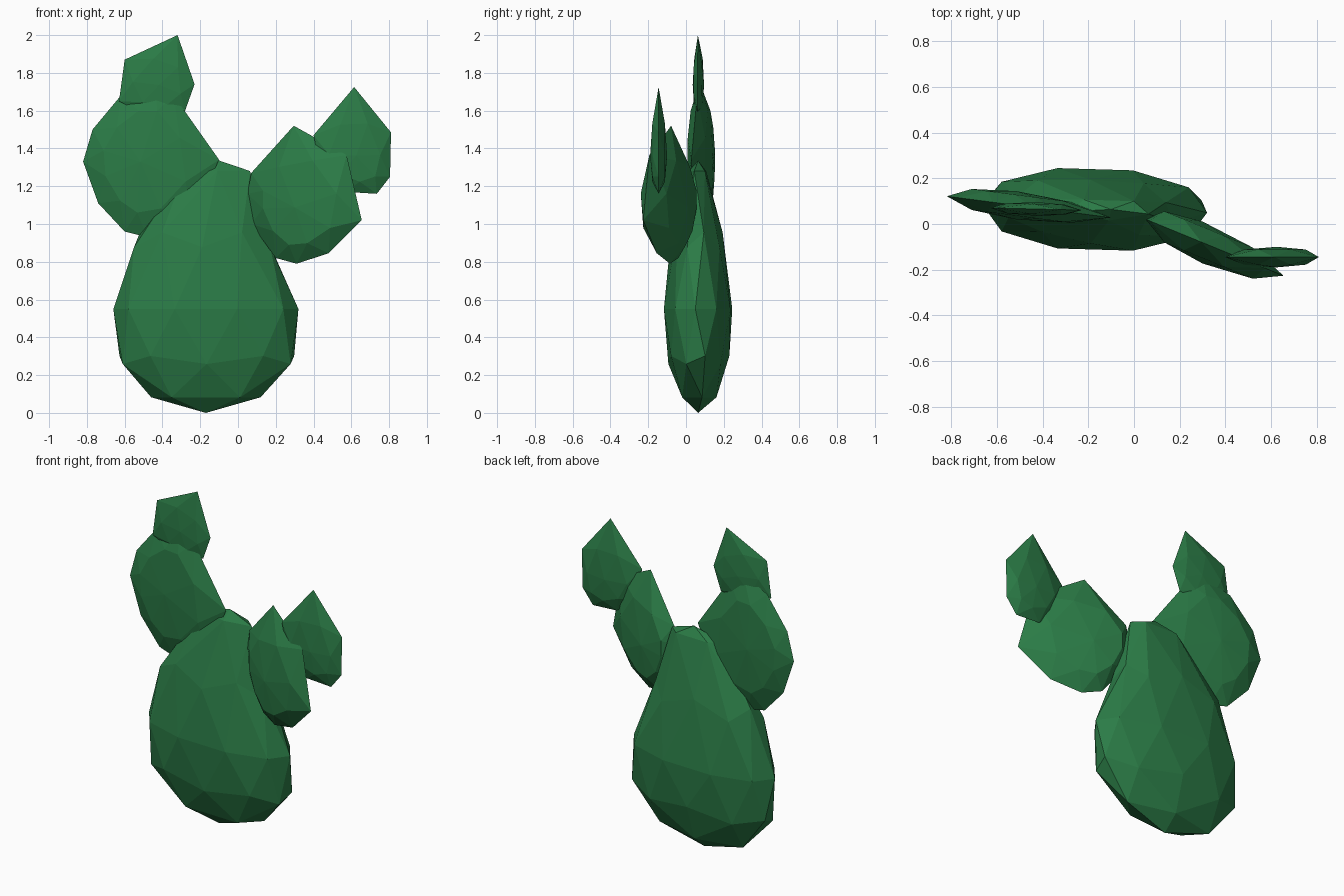
import bpy, bmesh, math
from mathutils import Matrix, Vector

cube = bpy.data.objects.get("Cube")
if cube:
    bpy.data.objects.remove(cube)

green = bpy.data.materials.new("cactus_green")
green.use_nodes = True
green.diffuse_color = (0.024, 0.2, 0.062, 1)
bsdf = green.node_tree.nodes["Principled BSDF"]
bsdf.inputs["Base Color"].default_value = green.diffuse_color
bsdf.inputs["Roughness"].default_value = 0.9


def finish(name, bm):
    bmesh.ops.recalc_face_normals(bm, faces=bm.faces)
    mesh = bpy.data.meshes.new(name)
    bm.to_mesh(mesh)
    bm.free()
    mesh.materials.append(green)
    obj = bpy.data.objects.new(name, mesh)
    bpy.context.collection.objects.link(obj)


def blend(rows, t):
    """Interpolate a table of (key, values...) rows at key t."""
    for a, b in zip(rows, rows[1:]):
        if t <= b[0]:
            f = (t - a[0]) / (b[0] - a[0])
            return [p + (q - p) * f for p, q in zip(a[1:], b[1:])]
    return rows[-1][1:]


def pad(name, outline, thick, y0, slope):
    """Faceted lens: a sharp outline, an inner ring and a crown on both sides."""
    bm = bmesh.new()
    mid = sum((Vector(p) for p in outline), Vector((0, 0))) / len(outline)

    def vert(p, off):
        return bm.verts.new((p.x, y0 + slope * p.x + off, p.y))

    rim = [vert(Vector(p), 0) for p in outline]
    n = len(rim)
    for side in (-1, 1):
        inner = []
        for i, p in enumerate(outline):
            q = (Vector(p) + Vector(outline[(i + 1) % n])) / 2
            inner.append(vert(mid.lerp(q, 0.7), side * thick * 0.74))
        crown = vert(mid, side * thick)
        for i in range(n):
            j = (i + 1) % n
            bm.faces.new((rim[i], rim[j], inner[i]))
            bm.faces.new((rim[j], inner[j], inner[i]))
            bm.faces.new((inner[i], inner[j], crown))
    finish(name, bm)


# Trunk: flattened icosphere, stretched and narrowed toward a leaning top
# Columns: unit height, z, centre x, width factor, depth factor
trunk_rows = [(-1, 0, -0.17, 1.1, 1), (-0.85, 0.083, -0.17, 1.1, 1),
              (-0.45, 0.3, -0.165, 1.08, 1), (0, 0.55, -0.17, 1, 1),
              (0.45, 0.88, -0.19, 0.84, 0.9), (0.53, 0.96, -0.19, 0.8, 0.82),
              (0.85, 1.28, -0.11, 0.66, 0.5), (1.01, 1.34, -0.1, 0.6, 0.5)]
bm = bmesh.new()
bmesh.ops.create_icosphere(bm, subdivisions=2, radius=1,
                           matrix=Matrix.Rotation(math.radians(198), 4, "Z"))
for v in bm.verts:
    z, cx, w, d = blend(trunk_rows, v.co.z)
    bulge = 1.1 - 0.1 * v.co.x ** 2
    side = v.co.x * 0.49 * w * bulge
    v.co = (cx + side, 0.064 + v.co.y * 0.185 * d - 0.03 * side, z)
finish("trunk", bm)

# Large pad on the right, with a small pad on top
pad("right_pad",
    [(-0.44, 1.75), (-0.62, 1.68), (-0.77, 1.5), (-0.82, 1.33), (-0.74, 1.11),
     (-0.6, 0.96), (-0.48, 0.93), (-0.25, 1.02), (-0.1, 1.34), (-0.34, 1.68)],
    0.062, 0.015, -0.13)
pad("right_top_pad",
    [(-0.6, 1.87), (-0.32, 2.0), (-0.23, 1.74), (-0.28, 1.6),
     (-0.45, 1.56), (-0.63, 1.65)],
    0.03, 0.055, -0.025)

# Forward-swept pad on the left, with a small pad at its outer end
pad("left_pad",
    [(0.295, 1.52), (0.575, 1.365), (0.655, 1.02), (0.48, 0.845), (0.31, 0.79),
     (0.2, 0.82), (0.07, 1.0), (0.05, 1.16), (0.07, 1.27)],
    0.092, 0.042, -0.41)
pad("left_top_pad",
    [(0.615, 1.725), (0.81, 1.485), (0.805, 1.25), (0.735, 1.16),
     (0.57, 1.17), (0.44, 1.27), (0.4, 1.47)],
    0.045, -0.145, 0)
